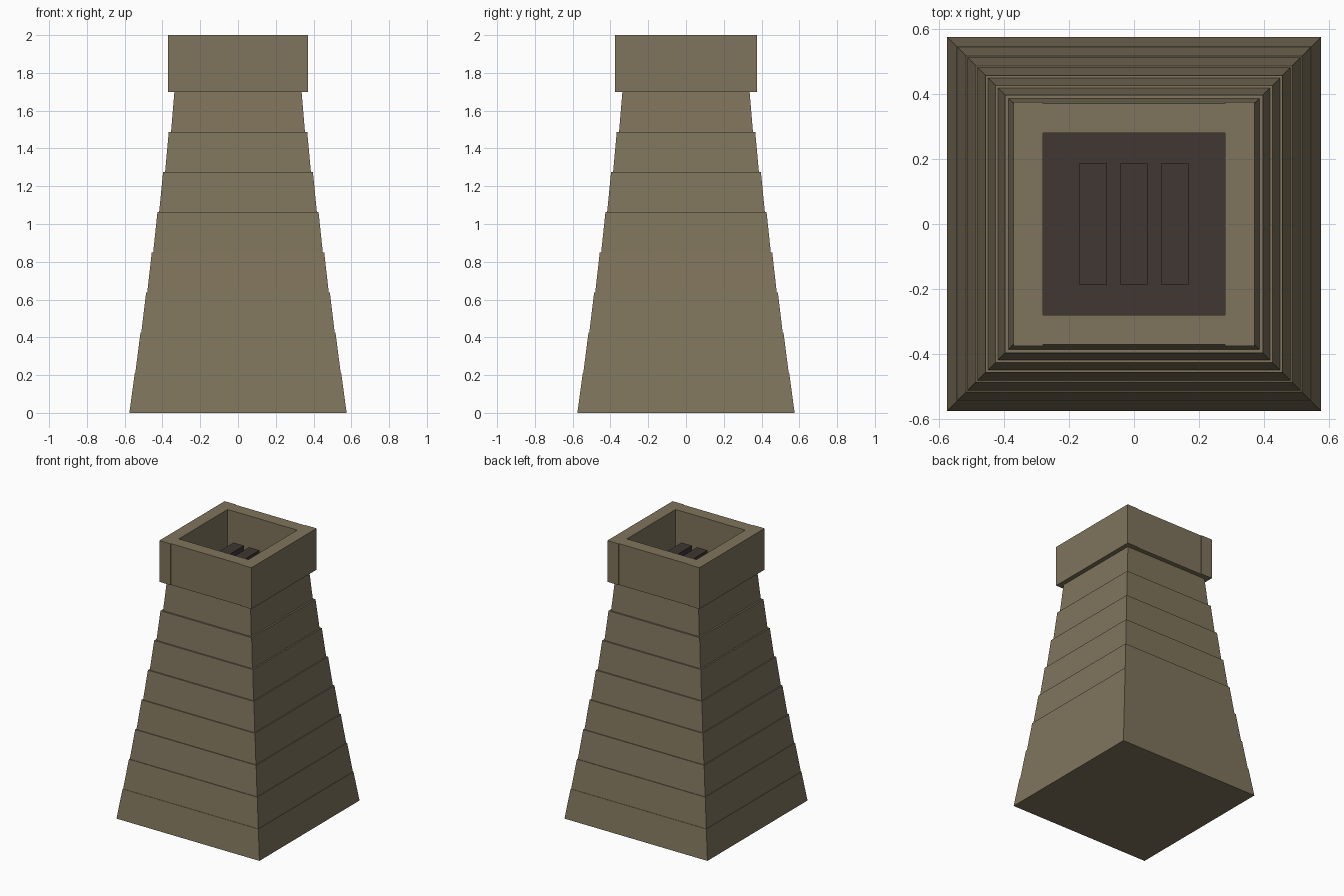
import bpy, bmesh

if "Cube" in bpy.data.objects:
    bpy.data.objects.remove(bpy.data.objects["Cube"])


def material(name, rgb):
    m = bpy.data.materials.new(name)
    m.diffuse_color = (*rgb, 1.0)
    m.use_nodes = True
    m.node_tree.nodes["Principled BSDF"].inputs["Base Color"].default_value = m.diffuse_color
    return m


STONE = material("olive_stone", (0.212, 0.175, 0.107))
DARK = material("dark_brown", (0.050, 0.038, 0.032))


def block(name, x, y, z, mat, taper=1.0):
    """Box between (min, max) ranges; the top is scaled by taper."""
    bm = bmesh.new()
    bmesh.ops.create_cube(bm, size=1.0)
    for v in bm.verts:
        k = taper if v.co.z > 0 else 1.0
        v.co = ((x[0] + x[1]) / 2 + v.co.x * (x[1] - x[0]) * k,
                (y[0] + y[1]) / 2 + v.co.y * (y[1] - y[0]) * k,
                z[1] if v.co.z > 0 else z[0])
    me = bpy.data.meshes.new(name)
    bm.to_mesh(me)
    bm.free()
    me.materials.append(mat)
    ob = bpy.data.objects.new(name, me)
    bpy.context.collection.objects.link(ob)
    return ob


# Tapered courses, each set back slightly from the one below
COURSES, BODY_TOP = 8, 1.70
step = BODY_TOP / COURSES
for i in range(COURSES):
    r = 0.575 - 0.0315 * i
    block(f"tower_course_{i + 1}", (-r, r), (-r, r),
          (i * step, (i + 1) * step), STONE, 0.95)

# Rim walls around the open top
for side, lo, hi in (("left", -0.37, -0.28), ("right", 0.28, 0.37)):
    block(f"rim_{side}", (lo, hi), (-0.375, 0.375), (BODY_TOP, 2.0), STONE)
for side, lo, hi in (("front", -0.37, -0.28), ("back", 0.28, 0.37)):
    block(f"rim_{side}", (-0.28, 0.28), (lo, hi), (BODY_TOP, 2.0), STONE)

# Dark floor of the opening with three grate bars
block("opening_floor", (-0.28, 0.28), (-0.28, 0.28), (BODY_TOP, 1.73), DARK)
for i in (-1, 0, 1):
    cx = 0.125 * i
    block(f"grate_bar_{i + 2}", (cx - 0.042, cx + 0.042), (-0.187, 0.187),
          (1.73, 1.825), DARK)
